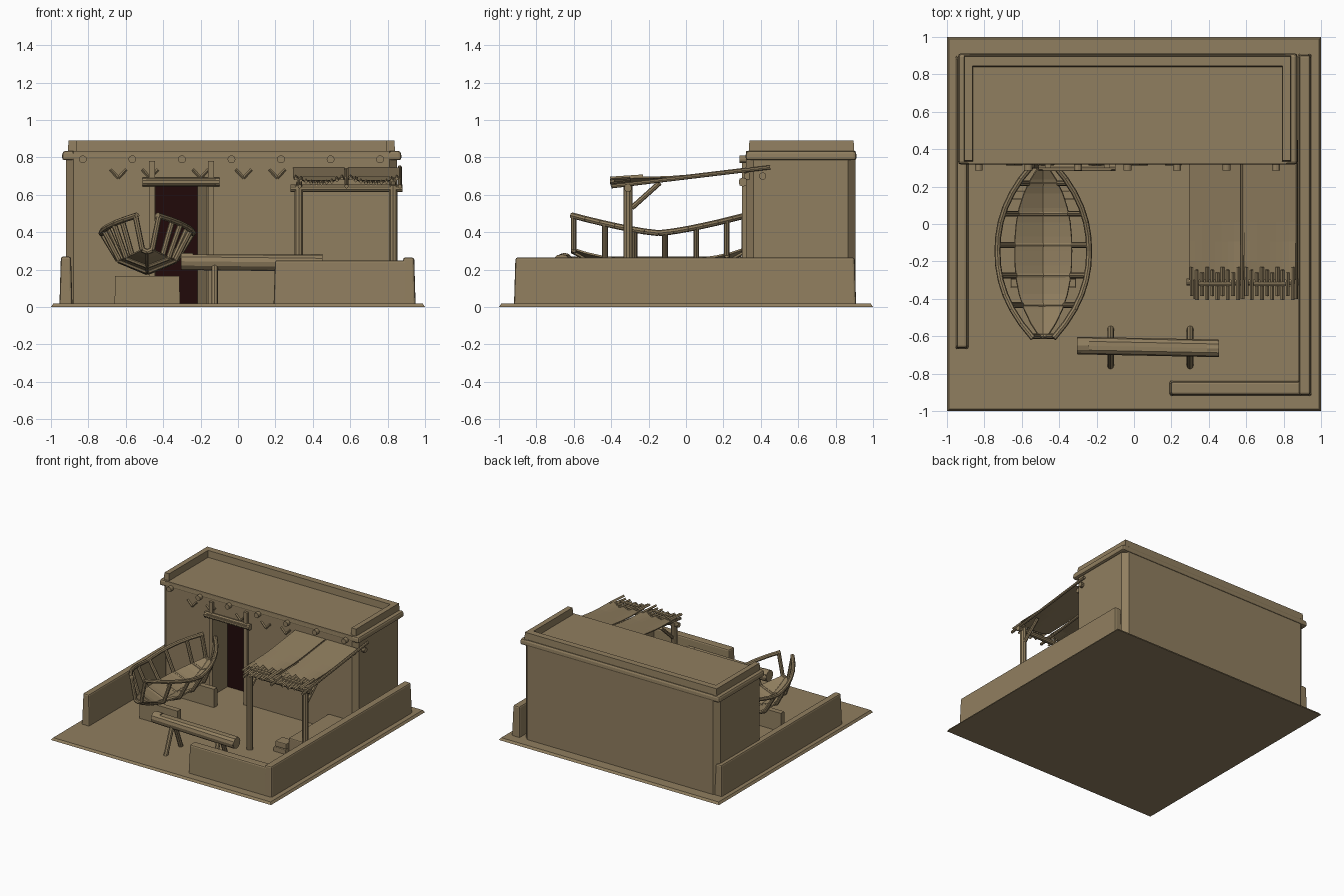
import bpy, bmesh
from math import pi
from mathutils import Vector, Matrix

cube = bpy.data.objects.get("Cube")
if cube:
    bpy.data.objects.remove(cube)


def material(name, rgb):
    m = bpy.data.materials.new(name)
    m.use_nodes = True
    m.diffuse_color = (*rgb, 1)
    m.node_tree.nodes["Principled BSDF"].inputs["Base Color"].default_value = (*rgb, 1)
    m.node_tree.nodes["Principled BSDF"].inputs["Roughness"].default_value = 0.9
    return m


CLAY = material("sandy clay", (0.28, 0.21, 0.115))
DARK = material("dark doorway", (0.015, 0.003, 0.003))


def finish(name, bm, mat=CLAY, bevel=0):
    bmesh.ops.recalc_face_normals(bm, faces=bm.faces)
    me = bpy.data.meshes.new(name)
    bm.to_mesh(me)
    bm.free()
    me.materials.append(mat)
    ob = bpy.data.objects.new(name, me)
    bpy.context.collection.objects.link(ob)
    if bevel:
        mod = ob.modifiers.new("soft edges", "BEVEL")
        mod.width = bevel
        mod.segments = 2
    return ob


def add_box(bm, x, y, z, taper=0):
    """Box from ranges, with its top drawn in by taper."""
    c = Vector((sum(x) / 2, sum(y) / 2, sum(z) / 2))
    size = Vector((x[1] - x[0], y[1] - y[0], z[1] - z[0]))
    for v in bmesh.ops.create_cube(bm, size=1)["verts"]:
        top = v.co.z > 0
        for i in range(2):
            v.co[i] *= size[i] - (2 * taper if top else 0)
        v.co.z *= size.z
        v.co += c


def box(name, x, y, z, taper=0, bevel=0, mat=CLAY):
    bm = bmesh.new()
    add_box(bm, x, y, z, taper)
    return finish(name, bm, mat, bevel)


def add_rod(bm, a, b, r, sides=10, r2=None):
    a, b = Vector(a), Vector(b)
    d = b - a
    mat = Matrix.Translation((a + b) / 2) @ d.to_track_quat("Z", "Y").to_matrix().to_4x4()
    bmesh.ops.create_cone(bm, cap_ends=True, segments=sides, radius1=r,
                          radius2=r2 or r, depth=d.length, matrix=mat)


def rods(name, pairs, r, sides=10):
    bm = bmesh.new()
    for a, b in pairs:
        add_rod(bm, a, b, r, sides)
    return finish(name, bm)


def prism(name, outline, z0, z1):
    bm = bmesh.new()
    face = bm.faces.new([bm.verts.new((x, y, z0)) for x, y in outline])
    new = bmesh.ops.extrude_face_region(bm, geom=[face])["geom"]
    bmesh.ops.translate(bm, vec=(0, 0, z1 - z0),
                        verts=[v for v in new if isinstance(v, bmesh.types.BMVert)])
    return finish(name, bm)


# Ground and yard walls
box("ground", (-1, 1), (-1, 1), (0, 0.018), 0.012)
box("left_yard_wall", (-0.955, -0.885), (-0.67, 0.9), (0, 0.27), 0.008, 0.012)
box("right_yard_wall", (0.875, 0.95), (-0.92, 0.91), (0, 0.265), 0.008, 0.012)
box("front_yard_wall", (0.19, 0.94), (-0.92, -0.835), (0, 0.25), 0.008, 0.012)

# House body with a splayed door recess in the lower storey
L, R, F, B, C = -0.92, 0.85, 0.32, 0.905, 0.04
rear = [(R - C, F), (R, F + C), (R, B - C), (R - C, B), (L + C, B), (L, B - C), (L, F + C), (L + C, F)]
prism("house_lower", rear + [(-0.44, F), (-0.44, 0.5), (-0.22, 0.5), (-0.165, F)], 0, 0.65)
prism("house_upper", rear, 0.65, 0.835)
box("doorway", (-0.47, -0.137), (0.492, 0.499), (0, 0.65), mat=DARK)
box("cornice", (L - 0.022, R + 0.025), (F - 0.003, B + 0.008), (0.785, 0.835), 0.004, 0.015)

# Parapet around the back and both ends of the roof
box("back_parapet", (-0.91, 0.84), (0.84, 0.9), (0.83, 0.89), 0.004)
for name, x in (("right_parapet", -0.91), ("left_parapet", 0.79)):
    box(name, (x, x + 0.05), (0.335, 0.9), (0.83, 0.89), 0.004)

# Roof beam ends and chevron decoration along the front
rods("roof_beams", [((-0.83 + 0.265 * i, 0.285, 0.79), (-0.83 + 0.265 * i, 0.4, 0.79))
                    for i in range(7)], 0.021, 12)
chevrons = []
for x in (-0.64, -0.47, -0.2, 0.03, 0.21, 0.38, 0.55, 0.72):
    for s in (-1, 1):
        chevrons.append(((x, F, 0.69), (x + s * 0.042, F, 0.735)))
rods("chevrons", chevrons, 0.008, 4)

# Door frame
for name, x in (("door_post_right", -0.475), ("door_post_left", -0.16)):
    box(name, (x, x + 0.032), (0.3, 0.335), (0, 0.78))
box("door_lintel", (-0.49, -0.12), (0.285, 0.33), (0.65, 0.688), bevel=0.005)
rods("lintel_ends", [((-0.51, 0.305, 0.668), (-0.1, 0.305, 0.668))], 0.024)


# Awning frame
def slope(y):
    return 0.645 + 0.12 * (y + 0.4)


rods("awning_posts", [((x, -0.31, 0), (x, -0.31, 0.65)) for x in (0.325, 0.83)], 0.025)
rods("awning_beam", [((0.28, -0.31, 0.635), (0.88, -0.31, 0.635))], 0.02)
rods("awning_braces", [((x, -0.29, 0.53), (x, -0.14, 0.665)) for x in (0.325, 0.83)], 0.014, 8)
rods("awning_rafters", [((x, -0.4, slope(-0.4)), (x, 0.45, slope(0.45))) for x in (0.33, 0.58, 0.865)], 0.011, 8)
rods("awning_ledger", [((0.3, 0.33, 0.7), (0.83, 0.33, 0.7)), ((0.83, 0.41, 0.7), (0.875, 0.41, 0.7))], 0.02)


# Sagging awning mats with ragged slat fringes
def mat_height(u, y):
    front = max(0, -y - 0.05) / 0.35
    return slope(y) + 0.014 + 0.035 * front * u * u


for name, x0 in (("right_mat", 0.295), ("left_mat", 0.588)):
    width, nx, ny = 0.275, 8, 6
    bm = bmesh.new()
    grid = []
    for j in range(ny + 1):
        y = -0.3 + 0.62 * j / ny
        grid.append([bm.verts.new((x0 + width * i / nx, y, mat_height(2 * i / nx - 1, y)))
                     for i in range(nx + 1)])
    for j in range(ny):
        for i in range(nx):
            bm.faces.new((grid[j][i], grid[j][i + 1], grid[j + 1][i + 1], grid[j + 1][i]))
    ob = finish(name, bm)
    ob.modifiers.new("thickness", "SOLIDIFY").thickness = 0.008
    bm = bmesh.new()
    for i in range(10):
        u = (2 * i + 1) / 10 - 1
        x = x0 + width * (u + 1) / 2
        y0, y1 = -0.385 - 0.02 * (i % 2), -0.23 - 0.015 * (i % 3)
        add_rod(bm, (x, y0, mat_height(u, y0)), (x, y1, mat_height(u, y1) + 0.005), 0.01, 4)
    finish(name + "_fringe", bm)
    rods(name + "_tie", [((x0 + 0.05, -0.32, 0.685), (x0 + width - 0.05, -0.32, 0.685))], 0.012, 6)

# Bench and steps beneath the awning
box("shaded_bench", (0.6, 0.85), (-0.2, F), (0, 0.14), bevel=0.008)
box("low_step", (0.49, 0.6), (-0.24, -0.13), (0, 0.055), bevel=0.006)
box("high_step", (0.5, 0.6), (-0.23, -0.14), (0.055, 0.1), bevel=0.006)

# Boat frame: curved gunwales, splayed ribs and an open hull floor
BX, BY = -0.485, -0.145


def boat(t):
    """Section at t in -1..1: gunwale, chine and keel points on the +x side."""
    y = BY + 0.465 * t
    a = abs(t)
    half = 0.245 - 0.19 * a ** 2.2
    rim = 0.395 + 0.095 * a ** 1.3
    keel = 0.185 + 0.115 * a ** 2.5
    floor = 0.135 * (1 - a ** 2.5) + 0.02
    return half, floor, y, rim, keel + 0.055 * (1 - a * a) + 0.01, keel


steps = [-1 + i / 6 for i in range(13)]
rails, ribs, keel_line = [], [], []
for a, b in zip(steps, steps[1:]):
    p, q = boat(a), boat(b)
    for s in (-1, 1):
        rails.append(((BX + s * p[0], p[2], p[3]), (BX + s * q[0], q[2], q[3])))
    keel_line.append(((BX, p[2], p[5]), (BX, q[2], q[5])))
for t in (-0.98, -0.62, -0.28, 0.07, 0.43, 0.78, 0.98):
    half, floor, y, rim, chine, keel = boat(t)
    for s in (-1, 1):
        ribs.append(((BX + s * half, y, rim), (BX + s * floor, y, chine)))
        ribs.append(((BX + s * floor, y, chine), (BX, y, keel)))
rods("boat_gunwales", rails, 0.016, 8)
rods("boat_ribs", ribs, 0.015, 8)
rods("boat_keel", keel_line, 0.012, 6)

bm = bmesh.new()
rows = []
for t in steps:
    half, floor, y, rim, chine, keel = boat(t)
    rows.append([bm.verts.new((BX + s * floor, y, keel if s == 0 else chine)) for s in (-1, 0, 1)])
for p, q in zip(rows, rows[1:]):
    for i in range(2):
        bm.faces.new((p[i], p[i + 1], q[i + 1], q[i]))
hull = finish("boat_floor", bm)
hull.modifiers.new("thickness", "SOLIDIFY").thickness = 0.01
for name, y in (("front_boat_support", -0.34), ("back_boat_support", 0.13)):
    box(name, (-0.66, -0.31), (y, y + 0.05), (0, 0.167), 0.003)

# Log seat with a flattened top, round ends and splayed legs
bm = bmesh.new()
add_rod(bm, (-0.3, -0.65, 0.245), (0.45, -0.665, 0.237), 0.047, 12)
for v in bm.verts:
    v.co.z = min(v.co.z, 0.28)
finish("log_seat", bm)
rods("log_ends", [((-0.305, -0.65, 0.245), (-0.24, -0.65, 0.244)),
                  ((0.39, -0.665, 0.238), (0.455, -0.665, 0.237))], 0.045, 12)
legs = [((x, -0.66 + s * 0.015, 0.23), (x, -0.66 + s * 0.1, 0.01))
        for x in (-0.125, 0.3) for s in (-1, 1)]
rods("log_legs", legs, 0.018, 8)
